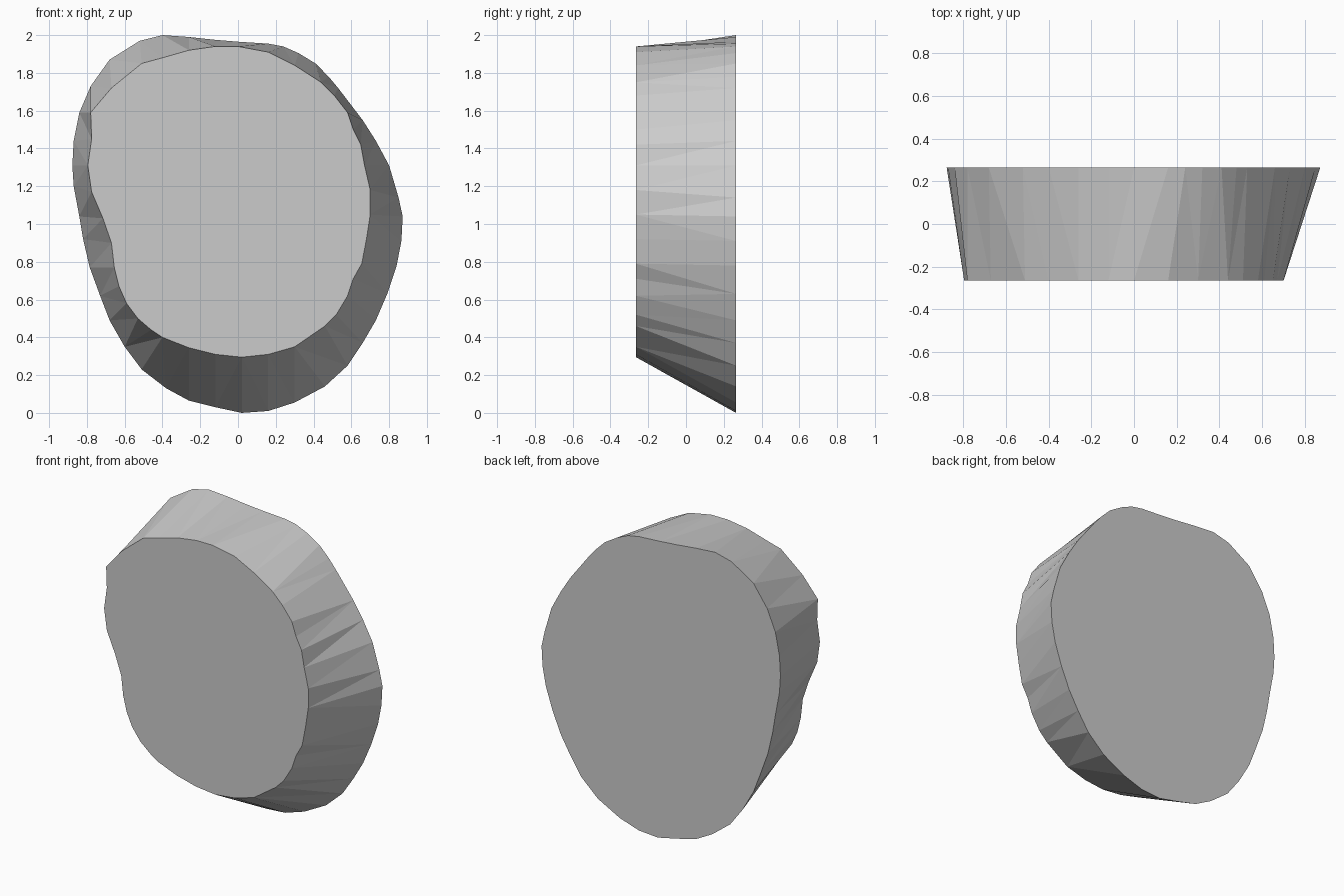
import bpy, bmesh
from mathutils import Vector

HALF = 0.265

# Outlines as (x, z), both clockwise from top centre
FRONT = [(0, 1.94), (.16, 1.91), (.3, 1.84), (.44, 1.75), (.51, 1.68), (.58, 1.59),
         (.61, 1.5), (.65, 1.42), (.67, 1.31), (.7, 1.18), (.7, 1.05), (.68, .92),
         (.655, .79), (.61, .71), (.58, .62), (.52, .52), (.46, .46), (.3, .35),
         (.16, .31), (.02, .295), (-.12, .31), (-.26, .345), (-.4, .4), (-.46, .44),
         (-.53, .5), (-.59, .58), (-.63, .67), (-.655, .77), (-.67, .9), (-.715, 1.03),
         (-.775, 1.17), (-.795, 1.31), (-.775, 1.45), (-.78, 1.59), (-.67, 1.72),
         (-.51, 1.85), (-.4, 1.88), (-.26, 1.92), (-.12, 1.94)]
BACK = [(0, 1.965), (.16, 1.955), (.24, 1.94), (.32, 1.905), (.41, 1.85), (.48, 1.78),
        (.53, 1.72), (.66, 1.55), (.73, 1.44), (.8, 1.31), (.85, 1.14), (.872, 1.04),
        (.865, .91), (.84, .78), (.79, .63), (.73, .49), (.66, .37), (.58, .25),
        (.46, .14), (.3, .055), (.16, .01), (.02, 0), (-.12, .03), (-.26, .065),
        (-.38, .13), (-.51, .23), (-.6, .35), (-.68, .49), (-.73, .62), (-.785, .77),
        (-.82, .92), (-.84, 1.04), (-.87, 1.2), (-.877, 1.31), (-.87, 1.44), (-.84, 1.59),
        (-.78, 1.73), (-.68, 1.87), (-.52, 1.97), (-.4, 2), (-.26, 1.99), (-.12, 1.975)]


def ring(bm, outline, y):
    return [bm.verts.new(Vector((x, y, z))) for x, z in outline]


def zip_rings(bm, a, b):
    """Join two rings with triangles, always taking the shorter diagonal."""
    i = j = 0
    na, nb = len(a), len(b)
    while i < na or j < nb:
        va, vb = a[i % na], b[j % nb]
        next_a, next_b = a[(i + 1) % na], b[(j + 1) % nb]
        step_a = j == nb or (i < na and
                             (next_a.co - vb.co).length <= (next_b.co - va.co).length)
        if step_a:
            bm.faces.new((va, next_a, vb))
            i += 1
        else:
            bm.faces.new((va, next_b, vb))
            j += 1


# Tapered slab: front cap, larger back cap, faceted side wall
bm = bmesh.new()
front = ring(bm, FRONT, -HALF)
back = ring(bm, BACK, HALF)
bm.faces.new(front)
bm.faces.new(back)
zip_rings(bm, front, back)
bmesh.ops.recalc_face_normals(bm, faces=bm.faces)

mesh = bpy.data.meshes.new("tapered_slab")
bm.to_mesh(mesh)
bm.free()
slab = bpy.data.objects.new("tapered_slab", mesh)
bpy.context.collection.objects.link(slab)
